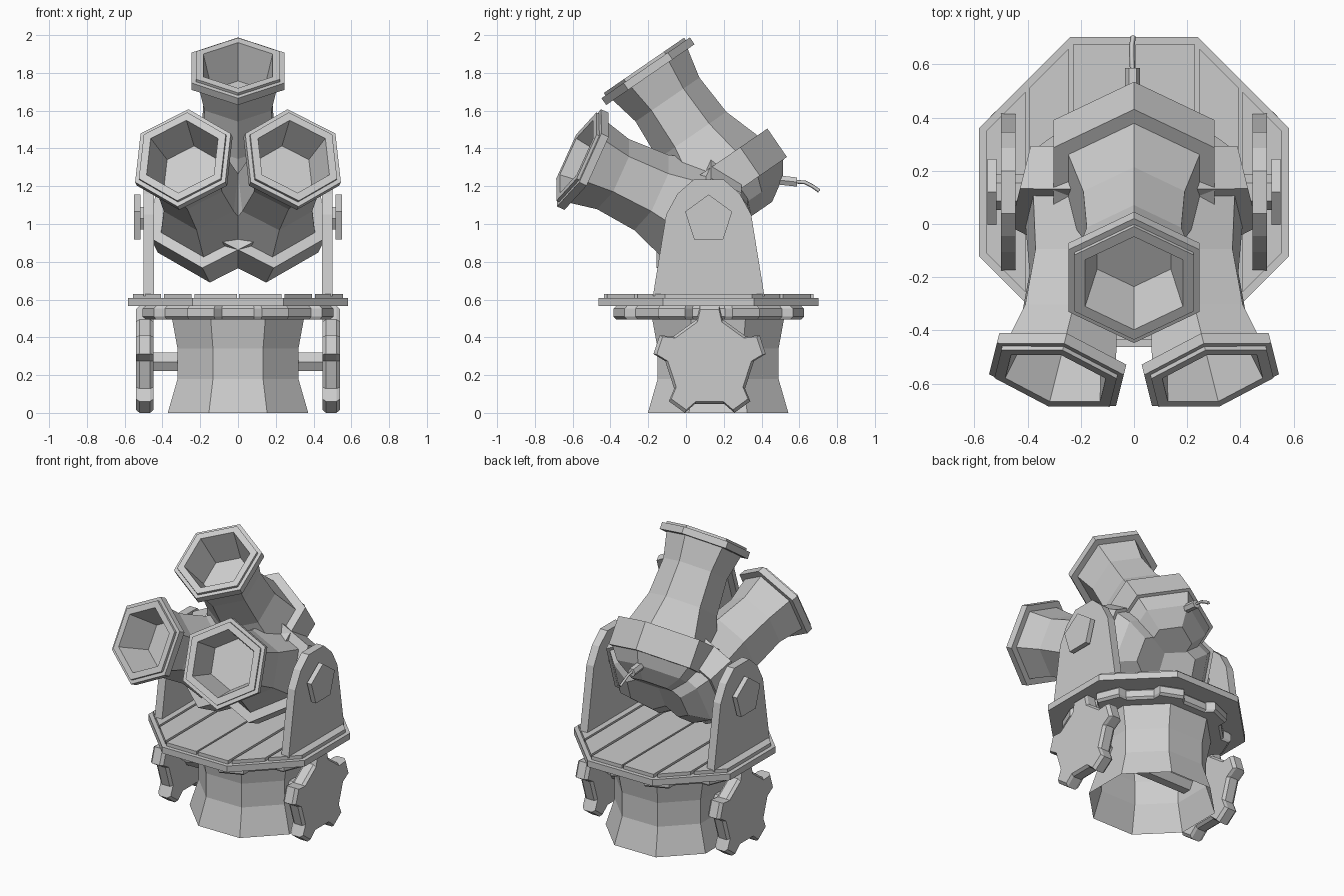
import bpy, bmesh
from math import sin, cos, pi, radians, sqrt
from mathutils import Vector

if "Cube" in bpy.data.objects:
    bpy.data.objects.remove(bpy.data.objects["Cube"])

CY = 0.12  # y of the turntable centre


def loft(name, loops, caps=True):
    """Skin a stack of equal-length point loops, optionally capping both ends."""
    bm = bmesh.new()
    rings = [[bm.verts.new(p) for p in loop] for loop in loops]
    n = len(rings[0])
    for a, b in zip(rings, rings[1:]):
        for i in range(n):
            j = (i + 1) % n
            bm.faces.new((a[i], a[j], b[j], b[i]))
    if caps:
        bm.faces.new(rings[0])
        bm.faces.new(rings[-1])
    bmesh.ops.recalc_face_normals(bm, faces=bm.faces)
    me = bpy.data.meshes.new(name)
    bm.to_mesh(me)
    bm.free()
    ob = bpy.data.objects.new(name, me)
    bpy.context.collection.objects.link(ob)
    return ob


def ngon(n, r, start):
    return [(r * cos(start + 2 * pi * i / n), r * sin(start + 2 * pi * i / n)) for i in range(n)]


def slab_x(name, outline, x0, x1):
    """Extrude a (y, z) outline along x."""
    return loft(name, [[(x, y, z) for y, z in outline] for x in (x0, x1)])


def slab_z(name, outline, z0, z1):
    """Extrude an (x, y) outline along z."""
    return loft(name, [[(x, y, z) for x, y in outline] for z in (z0, z1)])


def gear_outline(n, tip, root, tip_half, root_half, start):
    pts = []
    for k in range(n):
        mid = start + 360 * k / n
        for r, off in ((root, -root_half), (tip, -tip_half), (tip, tip_half), (root, root_half)):
            a = radians(mid + off)
            pts.append((r * cos(a), r * sin(a)))
    return pts


def bevel_stack(outline, lo, hi, bevel, shrink):
    """Yield (height, outline) pairs for a plate with chamfered rims."""
    for h, s in ((lo, shrink), (lo + bevel, 1), (hi - bevel, 1), (hi, shrink)):
        yield h, [(u * s, v * s) for u, v in outline]


# Pedestal: waisted octagonal shell
loft("pedestal", [[(x, 0.17 + y, z) for x, y in ngon(8, r / cos(pi / 8), pi / 8)]
                  for r, z in ((0.372, 0), (0.32, 0.18), (0.32, 0.34), (0.355, 0.53))], caps=False)

# Turntable ring gear
ring = gear_outline(8, 0.52, 0.47, 8.5, 12, 22.5)
loft("ring_gear", [[(x, CY + y, z) for x, y in o]
                   for z, o in bevel_stack(ring, 0.495, 0.566, 0.014, 0.97)])

# Octagonal deck with separate planks
slab_z("deck", [(x, CY + y) for x, y in ngon(8, 0.582 / cos(pi / 8), pi / 8)], 0.565, 0.607)
H = 0.555


def plank_reach(x):
    return min(H, H * sqrt(2) - abs(x))


corner = H * (sqrt(2) - 1)
for s in (-1, 1):
    for i, (a, b) in enumerate(((0.006, corner), (0.247, 0.392), (0.407, H))):
        a, b = s * a, s * b
        slab_z("deck_plank", [(a, CY - plank_reach(a)), (b, CY - plank_reach(b)),
                              (b, CY + plank_reach(b)), (a, CY + plank_reach(a))], 0.6, 0.63)

# Drive wheels, bracket plates and pivot bolts on both sides
wheel = gear_outline(5, 0.3, 0.235, 10, 17, 90)
half = ((0.295, 0.62), (0.225, 1.05), (0.165, 1.16), (0.08, 1.235))
bracket = [(CY + y, z) for y, z in half] + [(CY - y, z) for y, z in reversed(half)]
bolt = [(CY + y, 1.025 + z) for y, z in ngon(5, 0.131, pi / 2)]
for s in (-1, 1):
    loft("drive_wheel", [[(s * x, CY + 0.005 + y, 0.27 + z) for y, z in o]
                         for x, o in bevel_stack(wheel, 0.447, 0.54, 0.018, 0.94)])
    slab_x("bracket", bracket, s * 0.445, s * 0.5)
    slab_x("pivot_bolt", bolt, s * 0.517, s * 0.55)

# Axles for the wheels and for the barrel cluster
slab_x("wheel_axle", [(CY + y, 0.27 + z) for y, z in ngon(6, 0.057, 0)], -0.46, 0.46)
slab_x("pivot_axle", [(CY + y, 1.03 + z) for y, z in ngon(6, 0.068, 0)], -0.53, 0.53)

# Hexagonal barrels: (radius, distance behind the muzzle face), bore first
BARREL = ((0.16, 0.21), (0.212, 0), (0.258, 0), (0.258, 0.016), (0.284, 0.016), (0.284, 0.06),
          (0.24, 0.06), (0.205, 0.22), (0.22, 0.45), (0.285, 0.646), (0.349, 0.646),
          (0.349, 0.829), (0.325, 0.829), (0.27, 0.905), (0.15, 0.98))


def barrel(name, muzzle, pitch, yaw):
    p, w = radians(pitch), radians(yaw)
    aim = Vector((cos(p) * sin(w), -cos(p) * cos(w), sin(p)))
    side = aim.cross(Vector((0, 0, 1))).normalized()
    up = side.cross(aim)
    loft(name, [[Vector(muzzle) - aim * t + side * u + up * v for u, v in ngon(6, r, pi / 2)]
                for r, t in BARREL])


barrel("upper_barrel", (0, -0.2225, 1.84), 55.5, 0)
for s in (-1, 1):
    barrel("lower_barrel", (s * 0.295, -0.58, 1.357), 25, s * 14)

# Fuse with its socket
loft("fuse_socket", [[(-0.005 + x, y, zc + z) for x, z in ngon(6, 0.028, 0)]
                     for y, zc in ((0.47, 1.235), (0.587, 1.222))])
cu = bpy.data.curves.new("fuse", 'CURVE')
cu.dimensions = '3D'
cu.bevel_depth = 0.01
cu.bevel_resolution = 0
cu.use_fill_caps = True
sp = cu.splines.new('POLY')
path = ((-0.005, 0.57, 1.225), (-0.008, 0.63, 1.22), (-0.008, 0.67, 1.2), (-0.003, 0.705, 1.175))
sp.points.add(len(path) - 1)
for pt, co in zip(sp.points, path):
    pt.co = (*co, 1)
bpy.context.collection.objects.link(bpy.data.objects.new("fuse", cu))
